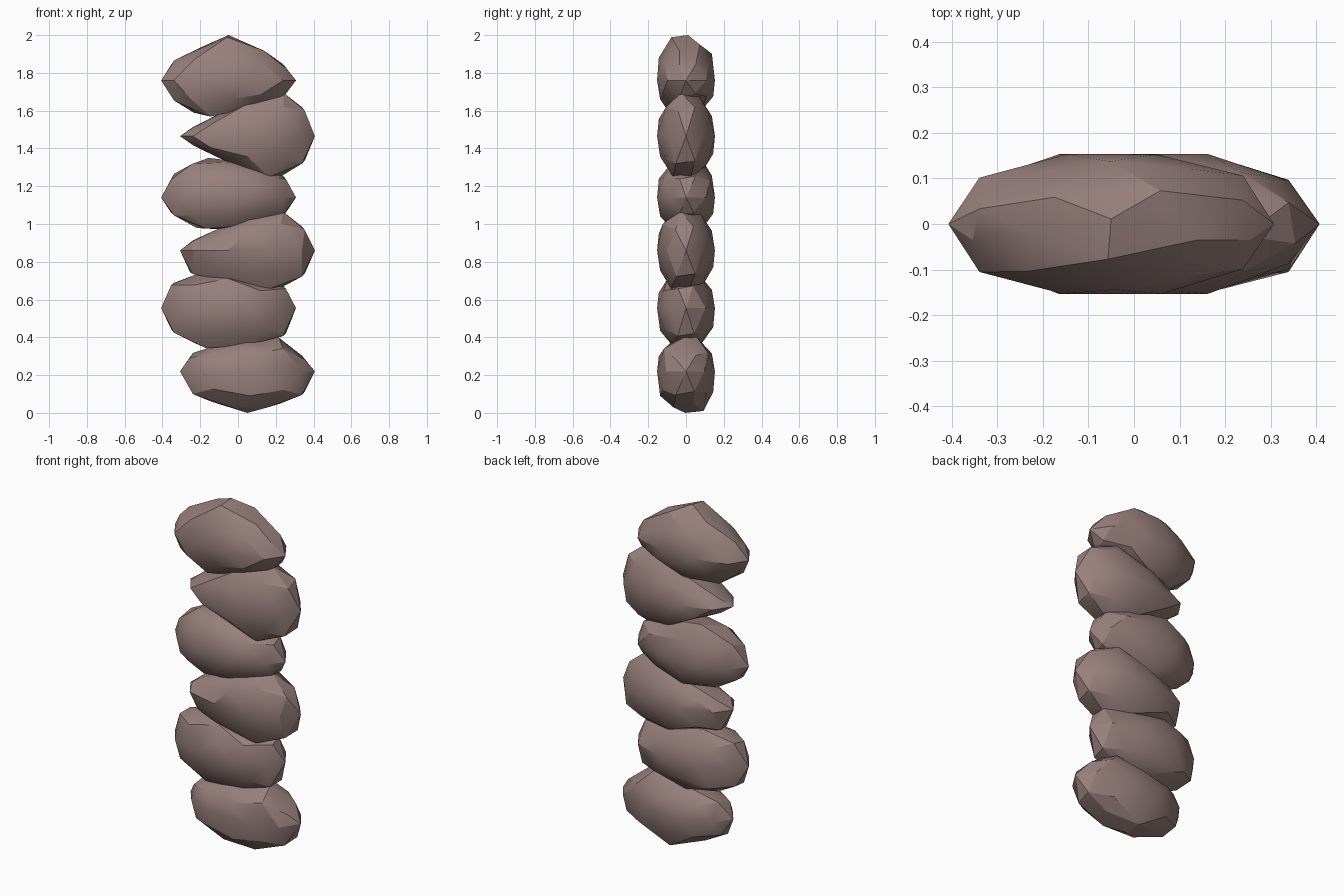
import bpy, bmesh, math, random
from mathutils import Matrix

if "Cube" in bpy.data.objects:
    bpy.data.objects.remove(bpy.data.objects["Cube"])

random.seed(7)

mat = bpy.data.materials.new("warm_stone")
mat.diffuse_color = (0.31, 0.215, 0.20, 1)
mat.use_nodes = True
mat.node_tree.nodes["Principled BSDF"].inputs["Base Color"].default_value = mat.diffuse_color

HALF_X, HALF_Y = 0.357, 0.161


def sample(pts, x):
    # linear interpolation along an outline
    for (x0, z0), (x1, z1) in zip(pts, pts[1:]):
        if x <= x1:
            t = max(0.0, (x - x0) / (x1 - x0))
            return z0 + (z1 - z0) * t
    return pts[-1][1]


def stone(name, cx, mid, top, bottom):
    # faceted ball fitted between its upper and lower front outlines
    bm = bmesh.new()
    bmesh.ops.create_icosphere(bm, subdivisions=2, radius=1.0,
                               matrix=Matrix.Rotation(math.radians(-18), 4, 'Z'))
    left, right = [(cx - HALF_X, mid)], [(cx + HALF_X, mid)]
    top = left + top + right
    bottom = left + bottom + right
    for v in bm.verts:
        x, y, z = v.co
        r = math.sqrt(max(1e-6, 1 - x * x))
        h = max(-1.0, min(1.0, 1.12 * z / r)) if r > 0.05 else 0
        px = cx + x * HALF_X
        edge = sample(top if h > 0 else bottom, px)
        pz = mid + abs(h) * (edge - mid)
        py = y * HALF_Y
        if r > 0.05 and abs(y) < 0.85:
            py += random.uniform(-0.012, 0.012)
        if r > 0.05 and abs(x) < 0.8 and abs(z) < 0.99:
            px += random.uniform(-0.015, 0.015)
        v.co = (px, py, pz)
    bmesh.ops.recalc_face_normals(bm, faces=bm.faces)
    me = bpy.data.meshes.new(name)
    bm.to_mesh(me)
    bm.free()
    me.materials.append(mat)
    ob = bpy.data.objects.new(name, me)
    bpy.context.collection.objects.link(ob)
    bpy.context.view_layer.objects.active = ob
    ob.select_set(True)
    bpy.ops.object.shade_smooth_by_angle(angle=math.radians(25))
    ob.select_set(False)


# middle height, upper outline, lower outline (x, z), bottom to top
stones = [
    (0.22, [(-.23, .33), (-.13, .355), (.05, .38), (.21, .41), (.30, .35)],
           [(-.24, .10), (-.05, .03), (.05, .0), (.22, .045), (.35, .10)]),
    (0.555, [(-.36, .68), (-.21, .74), (.02, .71), (.25, .67)],
            [(-.35, .43), (-.18, .34), (.15, .37), (.27, .42)]),
    (0.86, [(-.23, .92), (-.13, .96), (.02, 1.03), (.24, 1.07), (.37, .96)],
           [(-.26, .74), (-.13, .71), (.05, .68), (.21, .65), (.37, .74)]),
    (1.14, [(-.34, 1.265), (-.15, 1.355), (.10, 1.31), (.25, 1.25)],
           [(-.36, 1.06), (-.24, .98), (-.05, .97), (.15, 1.01), (.26, 1.06)]),
    (1.465, [(-.20, 1.54), (.03, 1.64), (.25, 1.70), (.37, 1.59)],
            [(-.20, 1.39), (.05, 1.28), (.21, 1.235), (.37, 1.34)]),
    (1.76, [(-.33, 1.88), (-.15, 1.95), (-.05, 2.0), (.06, 1.95), (.22, 1.87)],
           [(-.33, 1.64), (-.18, 1.565), (.05, 1.61), (.24, 1.67)]),
]

# stones lean alternately right and left
for i, (mid, top, bottom) in enumerate(stones):
    stone(f"stone_{i + 1}", 0.05 if i % 2 == 0 else -0.05, mid, top, bottom)
